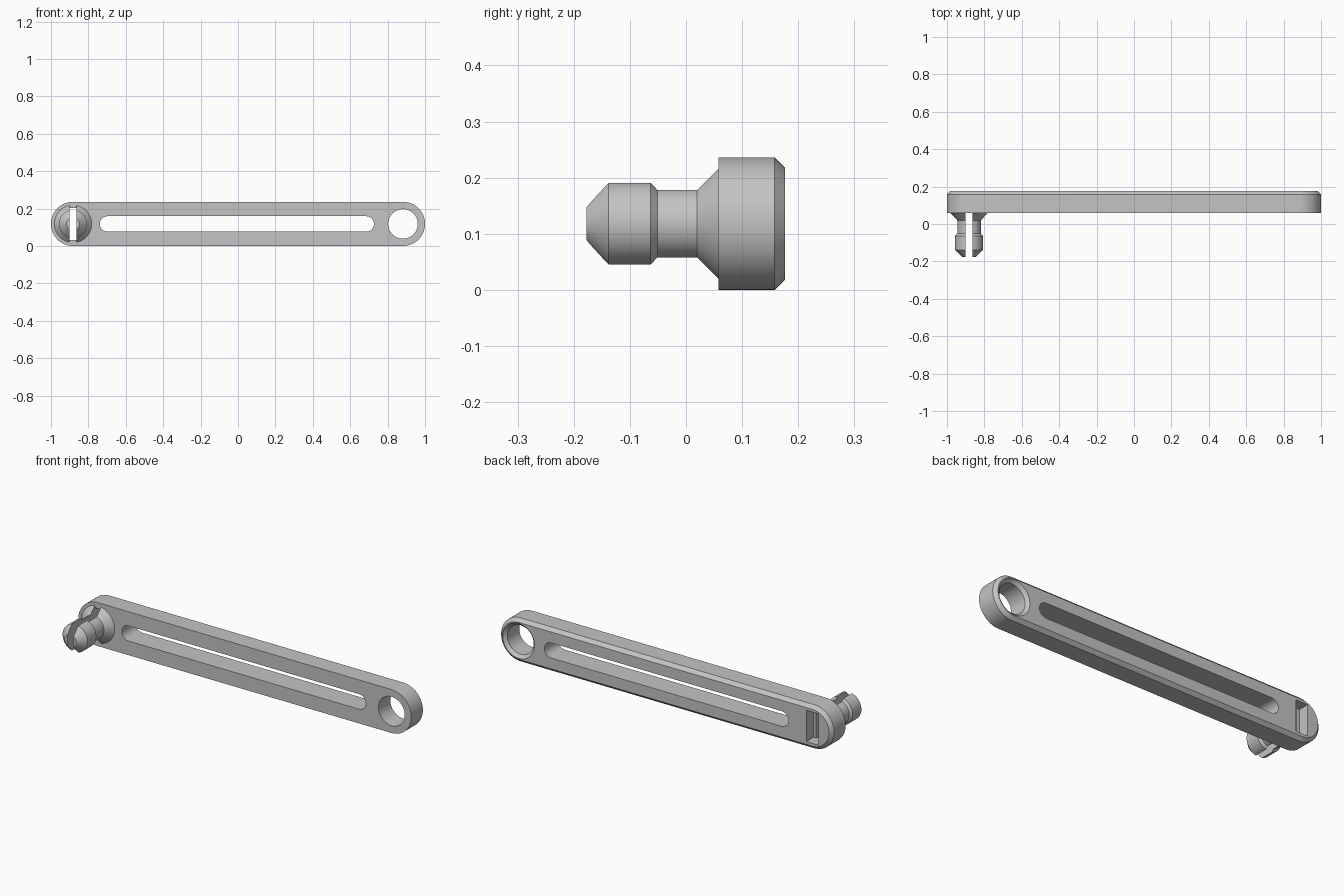
import bpy, bmesh, math
from mathutils import Matrix

if "Cube" in bpy.data.objects:
    bpy.data.objects.remove(bpy.data.objects["Cube"], do_unlink=True)

R = 0.118            # end radius of the arm
END = 1 - R          # x of the end centres
FRONT, BACK = 0.058, 0.176
STEPS = 32           # segments per half circle

grey = bpy.data.materials.new("plain grey")
grey.use_nodes = True
colour = (0.55, 0.55, 0.55, 1)
grey.diffuse_color = colour
grey.node_tree.nodes["Principled BSDF"].inputs["Base Color"].default_value = colour


def add_object(name, bm):
    bmesh.ops.recalc_face_normals(bm, faces=bm.faces)
    mesh = bpy.data.meshes.new(name)
    bm.to_mesh(mesh)
    bm.free()
    mesh.materials.append(grey)
    ob = bpy.data.objects.new(name, mesh)
    bpy.context.collection.objects.link(ob)
    return ob


def loft(name, x, half, profile):
    """Round-ended solid along y; profile lists (y, radius), half = 0 gives a turned part."""
    bm = bmesh.new()
    rings = []
    for y, r in profile:
        ring = []
        for side in (1, -1):
            for i in range(STEPS + (1 if half else 0)):
                a = math.pi * i / STEPS - math.pi / 2
                ring.append(bm.verts.new((x + side * (half + r * math.cos(a)), y,
                                          R + side * r * math.sin(a))))
        rings.append(ring)
    n = len(rings[0])
    for a, b in zip(rings, rings[1:]):
        for i in range(n):
            bm.faces.new((a[i], a[(i + 1) % n], b[(i + 1) % n], b[i]))
    bm.faces.new(rings[0])
    bm.faces.new(rings[-1])
    return add_object(name, bm)


def box(name, x, y0, y1, width, height):
    bm = bmesh.new()
    bmesh.ops.create_cube(bm, size=1, matrix=Matrix.Translation((x, (y0 + y1) / 2, R))
                          @ Matrix.Diagonal((width, y1 - y0, height, 1)))
    return add_object(name, bm)


def cut(ob, cutters):
    for c in cutters:
        mod = ob.modifiers.new(c.name, "BOOLEAN")
        mod.operation = "DIFFERENCE"
        mod.solver = "EXACT"
        mod.object = c
    bpy.context.view_layer.update()
    deps = bpy.context.evaluated_depsgraph_get()
    mesh = bpy.data.meshes.new_from_object(ob.evaluated_get(deps))
    ob.modifiers.clear()
    ob.data = mesh
    for c in cutters:
        bpy.data.objects.remove(c, do_unlink=True)


# Arm with a bevelled back rim
arm = loft("arm", 0, END, [(FRONT, R), (BACK - 0.018, R), (BACK, R - 0.018)])
cut(arm, [
    loft("long_slot_cutter", -0.006, 0.692, [(0, 0.041), (0.3, 0.041)]),
    loft("socket_cutter", END, 0, [(0, 0.079), (BACK - 0.016, 0.079),
                                   (BACK, 0.095), (BACK + 0.02, 0.115)]),
    box("split_cutter", -END, 0, 0.3, 0.037, 0.17),
    box("pocket_cutter", -END, BACK - 0.06, 0.3, 0.072, 0.17),
])

# Split snap peg on the front
peg = loft("snap_peg", -END, 0, [(-0.177, 0.035), (-0.138, 0.075), (-0.063, 0.075),
                                 (-0.051, 0.063), (0.02, 0.063), (FRONT, 0.1)])
cut(peg, [box("peg_split_cutter", -END, -0.3, 0.2, 0.037, 0.4)])

# Smooth shading with crisp edges
bpy.ops.object.select_all(action="DESELECT")
for ob in (arm, peg):
    ob.select_set(True)
bpy.context.view_layer.objects.active = arm
bpy.ops.object.shade_smooth_by_angle(angle=math.radians(25))
